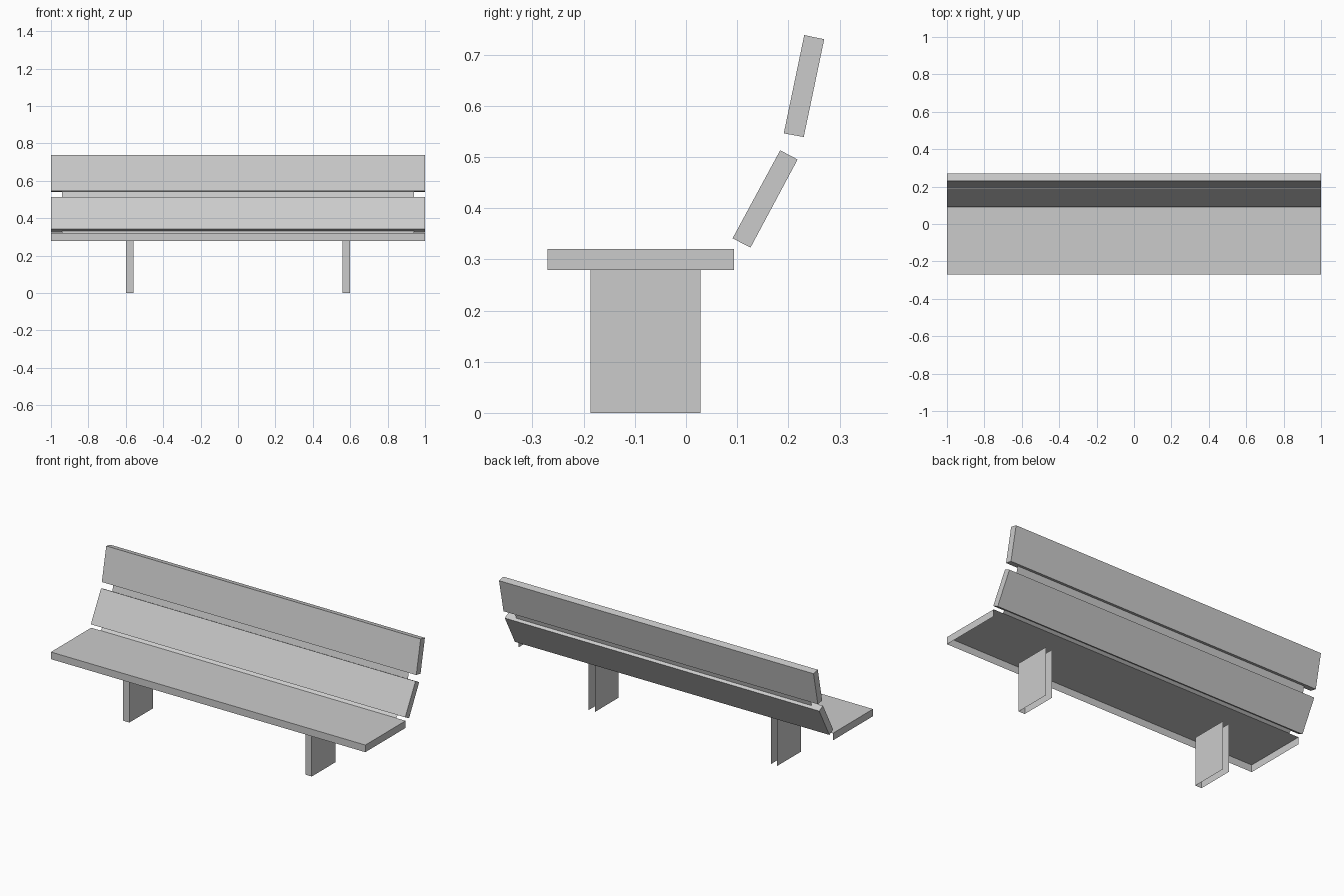
import bpy
import bmesh
from mathutils import Vector

old = bpy.data.objects.get("Cube")
if old:
    bpy.data.objects.remove(old, do_unlink=True)

grey = bpy.data.materials.new("plain_grey")
grey.use_nodes = True
color = (0.6, 0.6, 0.6, 1.0)
grey.diffuse_color = color
grey.node_tree.nodes["Principled BSDF"].inputs["Base Color"].default_value = color


def finish(name, bm):
    mesh = bpy.data.meshes.new(name)
    bm.to_mesh(mesh)
    bm.free()
    mesh.materials.append(grey)
    obj = bpy.data.objects.new(name, mesh)
    bpy.context.collection.objects.link(obj)
    return obj


def extrude_profile(name, profile, x0, x1, open_sides=()):
    """Sweep a (y, z) outline along x, then drop the faces pointing to open_sides."""
    bm = bmesh.new()
    face = bm.faces.new([bm.verts.new((x0, y, z)) for y, z in profile])
    swept = bmesh.ops.extrude_face_region(bm, geom=[face], use_keep_orig=True)
    moved = [g for g in swept["geom"] if isinstance(g, bmesh.types.BMVert)]
    bmesh.ops.translate(bm, verts=moved, vec=(x1 - x0, 0, 0))
    bmesh.ops.recalc_face_normals(bm, faces=bm.faces)
    bm.normal_update()
    gone = [f for f in bm.faces
            if any(f.normal.dot(Vector(d)) > 0.9 for d in open_sides)]
    bmesh.ops.delete(bm, geom=gone, context="FACES")
    return finish(name, bm)


def rect(y0, y1, z0, z1):
    return [(y0, z0), (y1, z0), (y1, z1), (y0, z1)]


def sheet(name, start, end, half_width):
    """Thin joining strip between two (y, z) points."""
    bm = bmesh.new()
    bm.faces.new([bm.verts.new(p) for p in (
        (-half_width, *start), (half_width, *start),
        (half_width, *end), (-half_width, *end))])
    return finish(name, bm)


BACK, DOWN, UP = (0, 1, 0), (0, 0, -1), (0, 0, 1)

# Seat: a shell open underneath and at the back
extrude_profile("seat", rect(-0.271, 0.094, 0.279, 0.32), -1, 1, (BACK, DOWN))

# Leaning backrest planks
lower = [(0.091, 0.341), (0.126, 0.323), (0.218, 0.495), (0.184, 0.513)]
upper = [(0.191, 0.546), (0.23, 0.539), (0.27, 0.73), (0.231, 0.738)]
extrude_profile("lower_back_plank", lower, -1, 1)
extrude_profile("upper_back_plank", upper, -1, 1)


def middle(a, b):
    return tuple((Vector(a) + Vector(b)) / 2)


# Strips joining seat and planks
sheet("lower_joining_strip", (0.094, 0.32), middle(lower[0], lower[1]), 0.94)
sheet("upper_joining_strip", middle(lower[2], lower[3]), middle(upper[0], upper[1]), 0.94)

# Legs: channels open at the back, top and bottom
for side, x in (("right", -0.58), ("left", 0.58)):
    extrude_profile(side + "_leg", rect(-0.187, 0.028, 0, 0.279),
                    x - 0.02, x + 0.02, (BACK, DOWN, UP))
